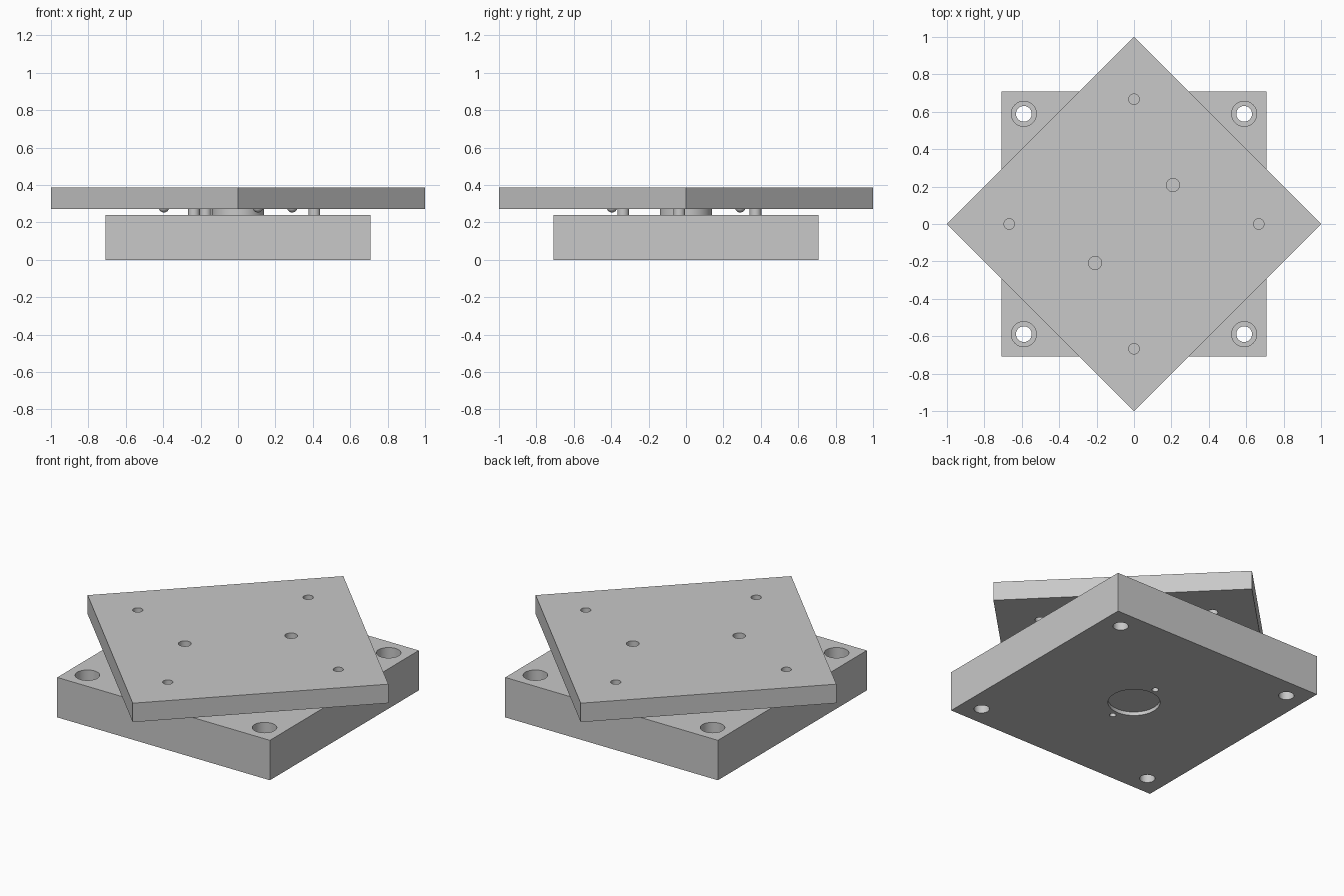
import bpy
import math
from math import radians, cos, sin

cube = bpy.data.objects.get("Cube")
if cube:
    bpy.data.objects.remove(cube, do_unlink=True)

grey = bpy.data.materials.new("machined grey")
grey.use_nodes = True
GREY = (0.58, 0.58, 0.58, 1)
grey.diffuse_color = GREY
grey.node_tree.nodes["Principled BSDF"].inputs["Base Color"].default_value = GREY

SIDE = math.sqrt(2)
BASE_TOP, PLATE_LOW, PLATE_TOP = 0.24, 0.272, 0.386


def finish(obj, name):
    obj.name = name
    obj.data.materials.clear()
    obj.data.materials.append(grey)
    return obj


def slab(name, low, high, turn=0):
    bpy.ops.mesh.primitive_cube_add(size=1, location=(0, 0, (low + high) / 2))
    obj = bpy.context.object
    obj.scale = (SIDE, SIDE, high - low)
    obj.rotation_euler.z = turn
    bpy.ops.object.transform_apply(location=True, rotation=True, scale=True)
    return finish(obj, name)


def cylinder(name, x, y, radius, low, high):
    bpy.ops.mesh.primitive_cylinder_add(
        vertices=48, radius=radius, depth=high - low, location=(x, y, (low + high) / 2))
    obj = finish(bpy.context.object, name)
    bpy.ops.object.shade_smooth_by_angle()
    return obj


def drill(target, x, y, radius, low, high):
    cutter = cylinder("drill_cutter", x, y, radius, low, high)
    cutter.hide_render = True
    mod = target.modifiers.new("hole", "BOOLEAN")
    mod.operation = "DIFFERENCE"
    mod.solver = "EXACT"
    mod.object = cutter
    bpy.ops.object.select_all(action="DESELECT")
    target.select_set(True)
    bpy.context.view_layer.objects.active = target
    bpy.ops.object.modifier_apply(modifier=mod.name)
    bpy.data.objects.remove(cutter, do_unlink=True)


def smooth(obj):
    bpy.ops.object.select_all(action="DESELECT")
    obj.select_set(True)
    bpy.context.view_layer.objects.active = obj
    bpy.ops.object.shade_smooth_by_angle()


# Base block with counterbored corner holes
base = slab("base_block", 0, BASE_TOP)
for sx in (-1, 1):
    for sy in (-1, 1):
        drill(base, sx * 0.589, sy * 0.589, 0.042, -0.1, 0.5)
        drill(base, sx * 0.589, sy * 0.589, 0.067, 0.12, 0.5)

# Underside pivot recess and its two pin holes
drill(base, 0, 0, 0.142, -0.1, 0.022)
for side in (-1, 1):
    drill(base, 0, side * 0.18, 0.018, -0.1, 0.1)
smooth(base)

# Turned top plate with mounting holes
plate = slab("top_plate", PLATE_LOW, PLATE_TOP, radians(45))
for side in (-1, 1):
    drill(plate, side * 0.667, 0, 0.028, 0.2, 0.5)
    drill(plate, 0, side * 0.667, 0.028, 0.2, 0.5)
    drill(plate, side * 0.208, side * 0.208, 0.035, 0.2, 0.5)
smooth(plate)

# Central pivot, spacer posts and detent balls in the gap
cylinder("pivot_shaft", 0, 0, 0.14, BASE_TOP - 0.02, PLATE_LOW + 0.02)
for i in range(3):
    a = radians(-5 + 120 * i)
    cylinder(f"spacer_post_{i + 1}", 0.41 * cos(a), 0.41 * sin(a), 0.031,
             BASE_TOP - 0.01, PLATE_LOW + 0.01)
    a = radians(45 + 120 * i)
    bpy.ops.mesh.primitive_uv_sphere_add(
        segments=24, ring_count=16, radius=0.028,
        location=(0.41 * cos(a), 0.41 * sin(a), PLATE_LOW + 0.009))
    finish(bpy.context.object, f"detent_ball_{i + 1}")
    bpy.ops.object.shade_smooth_by_angle()
